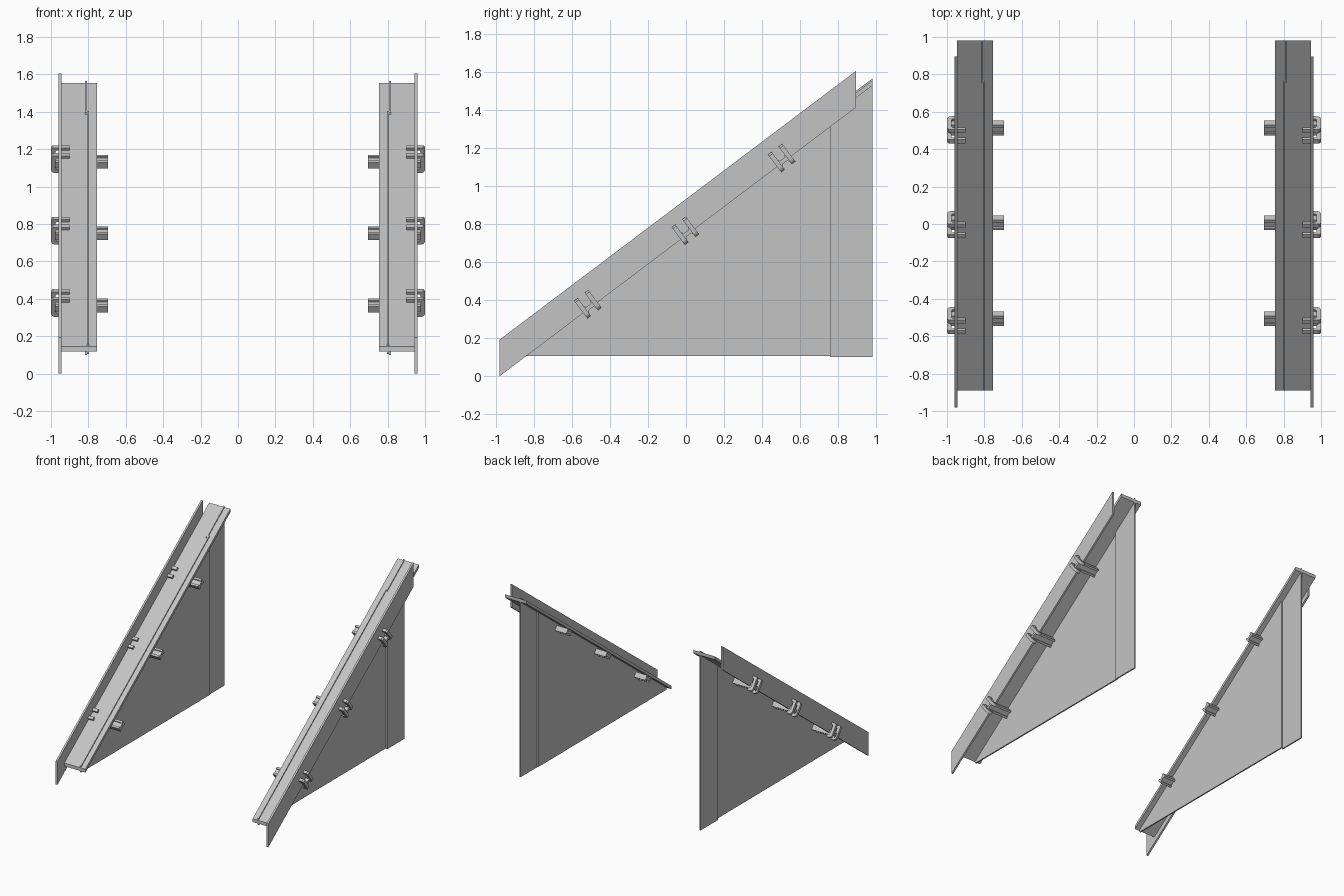
import bpy
import bmesh
import math
from mathutils import Vector

cube = bpy.data.objects.get("Cube")
if cube:
    bpy.data.objects.remove(cube, do_unlink=True)

grey = bpy.data.materials.new("light_grey")
grey.use_nodes = True
colour = (0.55, 0.55, 0.55, 1)
grey.diffuse_color = colour
grey.node_tree.nodes["Principled BSDF"].inputs["Base Color"].default_value = colour

SLOPE = 0.754
BACK = 0.98
ANGLE = math.atan(SLOPE)
ALONG = Vector((0, math.cos(ANGLE), math.sin(ANGLE)))
UP = Vector((0, -math.sin(ANGLE), math.cos(ANGLE)))
SIDE = Vector((1, 0, 0))


def rise(y, offset=0):
    """Point on the sloping line, lifted by an offset."""
    return (y, SLOPE * (y + BACK) + offset)


def prism(name, points, sweep, smooth=False):
    """Extrude a closed outline along a vector and mirror it to the other side."""
    bm = bmesh.new()
    face = bm.faces.new([bm.verts.new(p) for p in points])
    made = bmesh.ops.extrude_face_region(bm, geom=[face])["geom"]
    moved = [v for v in made if isinstance(v, bmesh.types.BMVert)]
    bmesh.ops.translate(bm, verts=moved, vec=sweep)
    bmesh.ops.recalc_face_normals(bm, faces=bm.faces)
    mesh = bpy.data.meshes.new(name)
    bm.to_mesh(mesh)
    bm.free()
    mesh.materials.append(grey)
    obj = bpy.data.objects.new(name, mesh)
    bpy.context.collection.objects.link(obj)
    obj.modifiers.new("mirror", "MIRROR")
    if smooth:
        bpy.ops.object.select_all(action="DESELECT")
        obj.select_set(True)
        bpy.context.view_layer.objects.active = obj
        bpy.ops.object.shade_smooth_by_angle(angle=math.radians(35))
    return obj


def side_panel(name, outline, x0, x1):
    return prism(name, [(x0, y, z) for y, z in outline], SIDE * (x1 - x0))


# Outer skirting plate, sloping plank and the upright panels below it
side_panel("outer_plate", [rise(-BACK), rise(0.895), rise(0.895, 0.192),
                           rise(-BACK, 0.192)], 0.945, 0.96)
side_panel("sloping_plank", [rise(-0.89, 0.05), rise(BACK, 0.05),
                             rise(BACK, 0.077), rise(-0.89, 0.077)], 0.755, 0.947)
side_panel("triangle_panel", [(-0.885, 0.105), (0.768, 0.105), rise(0.768, 0.087),
                              rise(-0.885, 0.087)], 0.796, 0.807)
side_panel("rear_strip", [(0.757, 0.1), (BACK, 0.1), rise(BACK, 0.087),
                          rise(0.757, 0.087)], 0.807, 0.818)

# Hook outline across the slope, with a rounded outer foot
hook = [(0.9, 0.08), (0.9, 0.062), (0.97, 0.062), (0.976, 0.055),
        (0.976, -0.005), (0.97, -0.012), (0.957, -0.012), (0.957, -0.036)]
for i in range(6):
    a = math.radians(-90 + 18 * i)
    hook.append((0.975 + 0.025 * math.cos(a), -0.011 + 0.025 * math.sin(a)))
hook += [(1, 0.07), (0.99, 0.08)]

# Clamps: a pair of hooks joined by a ribbed bar running under the plank
for n, y in enumerate((-0.515, -0.002, 0.505), 1):
    base = Vector((0, *rise(y + 0.012)))
    for label, shift in (("lower", -0.035), ("upper", 0.035)):
        start = base + ALONG * (shift - 0.012)
        prism(f"clamp_{n}_{label}_hook",
              [start + SIDE * x + UP * h for x, h in hook], ALONG * 0.024, True)
        rib = base + SIDE * 0.695 + ALONG * (shift * 0.75)
        prism(f"clamp_{n}_{label}_rib",
              [rib + ALONG * a + UP * h for a, h in
               ((-0.008, -0.015), (0.008, -0.015), (0.008, 0.026), (-0.008, 0.026))],
              SIDE * 0.29)
    bar = base + SIDE * 0.695
    prism(f"clamp_{n}_bar",
          [bar + ALONG * a + UP * h for a, h in
           ((-0.033, -0.006), (0.033, -0.006), (0.033, 0.016), (-0.033, 0.016))],
          SIDE * 0.295)
